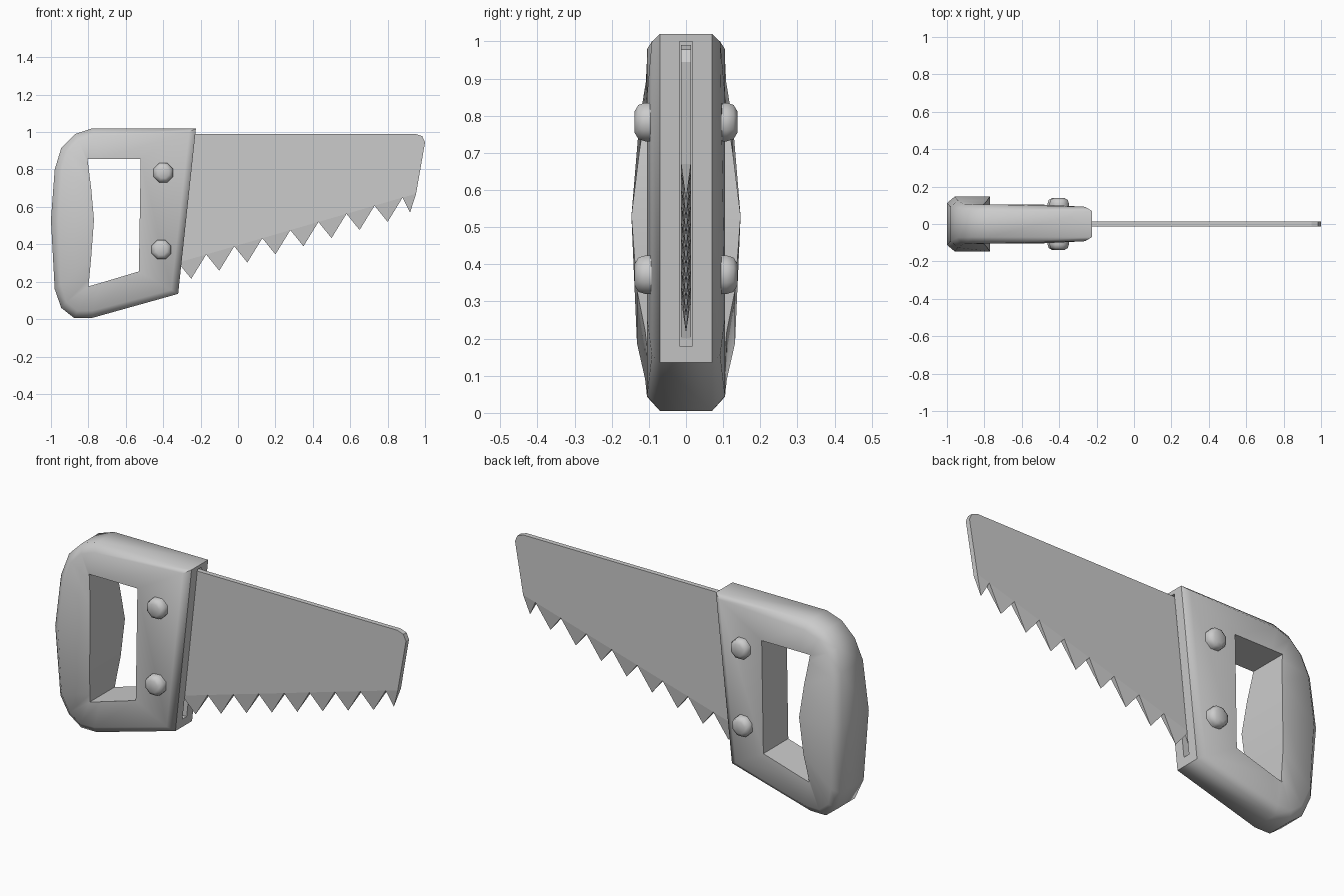
import bpy, bmesh, math
from mathutils import Vector

cube = bpy.data.objects.get("Cube")
if cube:
    bpy.data.objects.remove(cube, do_unlink=True)

grey = bpy.data.materials.new("plain grey")
grey.use_nodes = True
grey.diffuse_color = (0.6, 0.6, 0.6, 1)
grey.node_tree.nodes["Principled BSDF"].inputs["Base Color"].default_value = grey.diffuse_color


def finish(name, bm, angle=None):
    """Turn a bmesh into a named object, smooth below the given angle."""
    bmesh.ops.recalc_face_normals(bm, faces=bm.faces)
    mesh = bpy.data.meshes.new(name)
    bm.to_mesh(mesh)
    bm.free()
    mesh.materials.append(grey)
    obj = bpy.data.objects.new(name, mesh)
    bpy.context.collection.objects.link(obj)
    bpy.ops.object.select_all(action='DESELECT')
    obj.select_set(True)
    bpy.context.view_layer.objects.active = obj
    if angle:
        bpy.ops.object.shade_smooth_by_angle(angle=math.radians(angle))
    return obj


def bridge(bm, rings, closed):
    """Join neighbouring rings of vertices with quads."""
    count = len(rings) if closed else len(rings) - 1
    for i in range(count):
        a, b = rings[i], rings[(i + 1) % len(rings)]
        for j in range(len(a)):
            k = (j + 1) % len(a)
            bm.faces.new((a[j], a[k], b[k], b[j]))


# Handle: a closed loop of sections (outer x, z, hole x, z, half thickness)
sections = [
    (-.225, 1.02, -.52, .855, .105),
    (-.78, 1.02, -.74, .855, .105),
    (-.87, .99, -.805, .855, .105),
    (-.945, .915, -.80, .82, .108),
    (-.98, .80, -.785, .70, .126),
    (-1.0, .53, -.77, .53, .147),
    (-.98, .16, -.785, .33, .132),
    (-.945, .06, -.795, .22, .110),
    (-.875, .005, -.80, .175, .105),
    (-.785, .005, -.74, .192, .105),
    (-.32, .135, -.53, .255, .105),
]
bm = bmesh.new()
rings = []
for ox, oz, ix, iz, t in sections:
    outer, inner = Vector((ox, 0, oz)), Vector((ix, 0, iz))
    shoulder = outer + (inner - outer).normalized() * .042
    edge = t - .035
    shoulder_t = t - .013 if ox > -.5 else t
    half = [(outer, edge), (shoulder, shoulder_t), (inner, t)]
    loop = [(p, -y) for p, y in half] + [(p, y) for p, y in reversed(half)]
    rings.append([bm.verts.new((p.x, y, p.z)) for p, y in loop])
bridge(bm, rings, True)
handle = finish("handle", bm, 50)

# Slot in the front end of the handle that takes the blade
bm = bmesh.new()
slot = [(-.275, 1.0), (-.1, 1.0), (-.1, .18), (-.36, .18)]
bridge(bm, [[bm.verts.new((x, y, z)) for x, z in slot] for y in (-.018, .018)], False)
bmesh.ops.holes_fill(bm, edges=bm.edges)
cutter = finish("slot_cutter", bm)
cutter.hide_render = True
bpy.context.view_layer.objects.active = handle
cut = handle.modifiers.new("slot", 'BOOLEAN')
cut.operation = 'DIFFERENCE'
cut.solver = 'EXACT'
cut.object = cutter
bpy.ops.object.modifier_apply(modifier=cut.name)
bpy.data.objects.remove(cutter, do_unlink=True)

# Blade: flat plate whose lower edge carries sharpened teeth
half = .013
teeth = 8
outline = [(-.30, .99), (.95, .99), (.985, .978), (1.0, .945), (.952, .67)]
tips = [(.92, .57)]
for i in range(teeth):
    outline.append((.88 - .15 * i, .65 - .0435 * i))
    tips.append((.80 - .15 * i, .52 - .0435 * i))
outline += [(.88 - .15 * teeth, .65 - .0435 * teeth), (-.355, .20)]
bm = bmesh.new()
front, back = [[bm.verts.new((x, y, z)) for x, z in outline] for y in (-half, half)]
bm.faces.new(front)
bm.faces.new(back)
for i in range(len(outline)):
    k = (i + 1) % len(outline)
    corners = [front[i], front[k], back[k], back[i]]
    if 4 <= i < 4 + len(tips):
        x, z = tips[i - 4]
        tip = bm.verts.new((x, 0, z))
        for j in range(4):
            bm.faces.new((corners[j], corners[(j + 1) % 4], tip))
    else:
        bm.faces.new(corners)
finish("blade", bm)

# Bolts: eight-sided studs with rounded heads on both sides
profile = [(.032, .138), (.050, .128), (.056, .110), (.056, .07)]
for name, x, z in (("upper_bolt", -.40, .783), ("lower_bolt", -.41, .372)):
    bm = bmesh.new()
    rings = []
    for r, y in [(r, -y) for r, y in profile] + profile[::-1]:
        angles = [math.tau * (i + .5) / 8 for i in range(8)]
        rings.append([bm.verts.new((x + r * math.cos(a), y, z + r * math.sin(a))) for a in angles])
    bridge(bm, rings, False)
    bm.faces.new(rings[0])
    bm.faces.new(rings[-1])
    finish(name, bm, 60)
